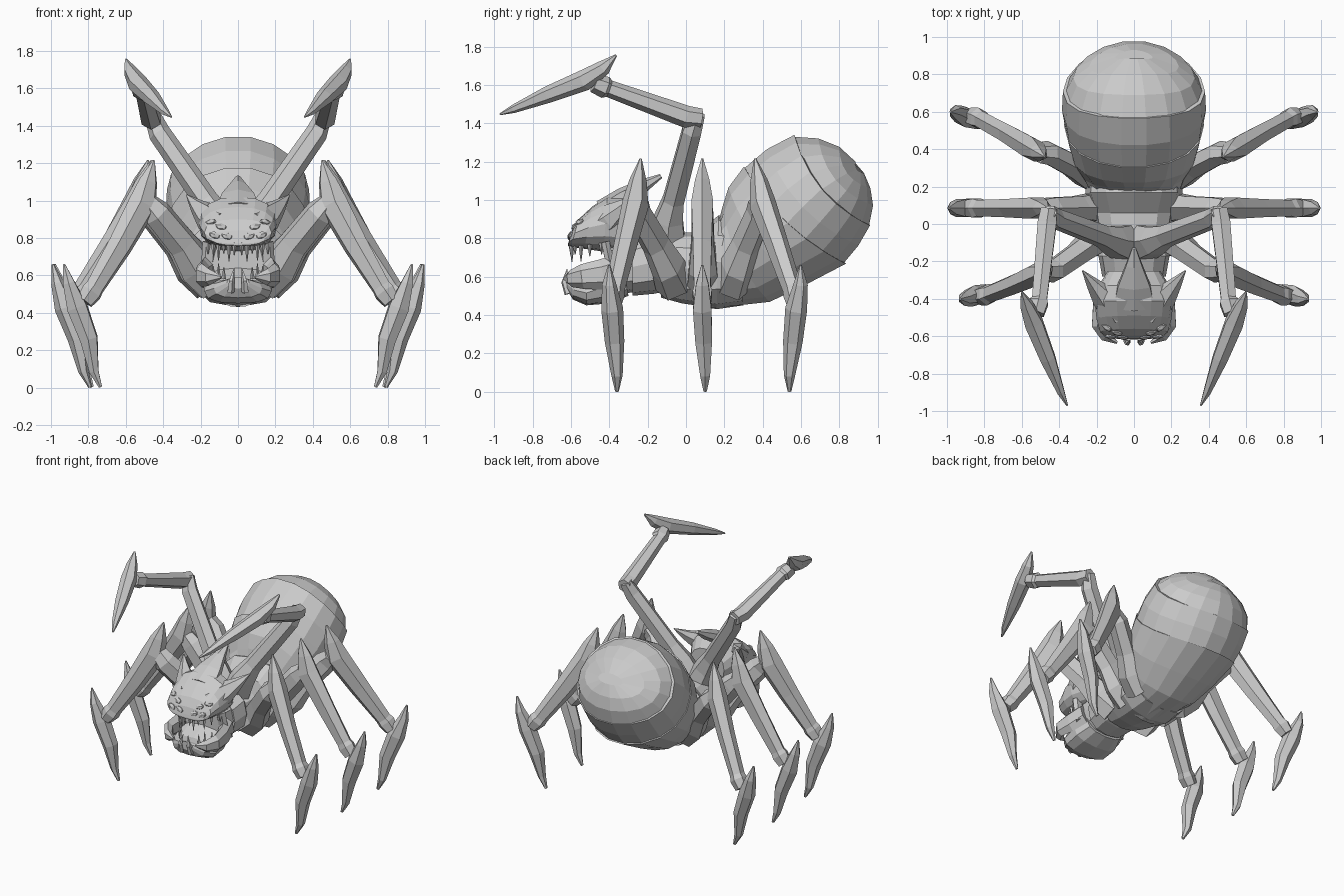
import bpy, bmesh, math
from mathutils import Vector
from mathutils.bvhtree import BVHTree


def finish(name, bm, mirror=False):
    bmesh.ops.recalc_face_normals(bm, faces=bm.faces)
    me = bpy.data.meshes.new(name)
    bm.to_mesh(me)
    ob = bpy.data.objects.new(name, me)
    bpy.context.collection.objects.link(ob)
    if mirror:
        m = ob.modifiers.new("mirror", 'MIRROR')
        m.use_mirror_merge = False
    return ob


def loft(bm, rings):
    vs = [[bm.verts.new(p) for p in r] for r in rings]
    n = len(rings[0])
    for a, b in zip(vs, vs[1:]):
        for i in range(n):
            j = (i + 1) % n
            bm.faces.new((a[i], a[j], b[j], b[i]))
    bm.faces.new(vs[0])
    bm.faces.new(vs[-1][::-1])


def tube(bm, path, n=6, ref=(0, 1, 0)):
    """path: list of (x, y, z, r_u, r_v); r_v lies along ref"""
    P = [Vector(p[:3]) for p in path]
    ref = Vector(ref)
    rings = []
    for i, p in enumerate(P):
        t = (P[min(i + 1, len(P) - 1)] - P[max(i - 1, 0)]).normalized()
        u = t.cross(ref).normalized()
        v = t.cross(u)
        ru, rv = path[i][3], path[i][4]
        rings.append([p + u * ru * math.cos(2 * math.pi * k / n) + v * rv * math.sin(2 * math.pi * k / n)
                      for k in range(n)])
    loft(bm, rings)


def body(bm, secs, n=16, power=1.0, bow=0.0):
    """secs: (top y, top z, bottom y, bottom z, half width); bow pulls the sides back"""
    rings = []
    for ty, tz, by, bz, w in secs:
        c = Vector((0, (ty + by) / 2, (tz + bz) / 2))
        h = Vector((0, (ty - by) / 2, (tz - bz) / 2))
        nrm = Vector((0, h.z, -h.y)).normalized()
        ring = []
        for k in range(n):
            a = 2 * math.pi * k / n
            ca, sa = math.cos(a), math.sin(a)
            cx = math.copysign(abs(ca) ** power, ca)
            sx = math.copysign(abs(sa) ** power, sa)
            ring.append(c + Vector((w * cx, 0, 0)) + h * sx - nrm * bow * ca * ca * min(1, w / .35))
        rings.append(ring)
    loft(bm, rings)


# abdomen: three overlapping shell plates
bm = bmesh.new()
body(bm, [(.17, .86, .12, .43, .22), (.19, .97, .44, .465, .28), (.22, 1.07, .62, .55, .335),
          (.30, 1.18, .84, .665, .375)], 18, bow=.06)
body(bm, [(.295, 1.165, .83, .67, .367), (.42, 1.27, .905, .76, .385), (.565, 1.345, .965, .865, .38)], 18, bow=.075)
body(bm, [(.555, 1.335, .96, .865, .37), (.69, 1.325, .98, .97, .325), (.80, 1.28, .965, 1.06, .24),
          (.885, 1.20, .93, 1.14, .10)], 18, bow=.075)
finish("abdomen", bm)

# thorax and neck
bm = bmesh.new()
body(bm, [(-.16, .80, -.13, .49, .17), (-.06, .83, -.02, .46, .20), (.06, .83, .05, .45, .22),
          (.17, .92, .16, .43, .26), (.24, .90, .3, .45, .25)], 12, power=.8)
body(bm, [(-.28, .80, -.28, .50, .17), (-.17, .84, -.17, .51, .19), (-.14, .80, -.12, .52, .17)], 12, power=.8)
body(bm, [(-.42, .80, -.42, .50, .15), (-.24, .80, -.26, .52, .16)], 12, power=.8)
finish("thorax", bm)

# skull
bm = bmesh.new()
body(bm, [(-.25, .95, -.25, .70, .14), (-.33, 1.02, -.33, .72, .19), (-.41, 1.02, -.43, .73, .21),
          (-.49, .965, -.53, .745, .20), (-.56, .90, -.60, .755, .18), (-.595, .84, -.615, .76, .145),
          (-.61, .79, -.615, .77, .10)], 16, power=.85)
bm.normal_update()
tree = BVHTree.FromBMesh(bm)
finish("skull", bm)

# eyes, seated on the skull surface
bm = bmesh.new()
for x, z in ((.145, .885), (.09, .86), (.06, .81), (.125, .815)):
    hit, nrm, _, _ = tree.ray_cast(Vector((x, -2, z)), Vector((0, 1, 0)))
    if hit:
        if nrm.y > 0:
            nrm = -nrm
        side = Vector((.9, 0, .35))
        side = (side - nrm * side.dot(nrm)).normalized()
        up = nrm.cross(side)
        for v in bmesh.ops.create_icosphere(bm, subdivisions=1, radius=1)['verts']:
            v.co = hit + side * v.co.x * .034 + up * v.co.y * .021 + nrm * v.co.z * .016
finish("eyes", bm, True)

# crest and side horns
bm = bmesh.new()
tube(bm, [(0, -.44, .95, .05, .13), (0, -.33, 1.02, .045, .10), (0, -.22, 1.075, .035, .05),
          (0, -.13, 1.125, .012, .012)], 6, (1, 0, 0))
finish("head_crest", bm)
bm = bmesh.new()
tube(bm, [(.09, -.48, .86, .10, .08), (.16, -.39, .915, .08, .065), (.22, -.32, .97, .042, .035),
          (.275, -.25, 1.03, .004, .004)], 6)
finish("side_horns", bm, True)

# lower jaw with cheek mandibles
bm = bmesh.new()
body(bm, [(-.33, .66, -.30, .50, .15), (-.42, .64, -.40, .46, .185), (-.52, .58, -.52, .45, .18),
          (-.58, .58, -.59, .48, .13), (-.62, .59, -.62, .53, .06)], 12, power=.8)
finish("lower_jaw", bm)
bm = bmesh.new()
tube(bm, [(.15, -.34, .64, .08, .05), (.185, -.44, .61, .08, .04), (.195, -.54, .60, .065, .035),
          (.155, -.60, .59, .045, .03), (.09, -.635, .59, .008, .008)], 6, (1, 0, 0))
tube(bm, [(.16, -.36, .58, .05, .03), (.155, -.40, .68, .04, .025), (.15, -.42, .78, .04, .025)], 6)
finish("mandibles", bm, True)

# teeth
bm = bmesh.new()
for i in range(6):
    a = i / 5
    x, y = .02 + .14 * a, -.60 + .16 * a ** 2.2
    ln = (.06, .09, .05, .085, .06, .05)[i]
    tube(bm, [(x, y, .775, .015, .015), (x, y, .765 - ln, .002, .002)], 4)
    if i > 1:
        tube(bm, [(x, y + .01, .58, .013, .013), (x, y + .005, .62 + ln * .5, .002, .002)], 4)
tube(bm, [(.04, -.615, .51, .02, .02), (.035, -.635, .57, .016, .016), (.02, -.62, .64, .002, .002)], 5)
finish("teeth", bm, True)


# walking legs: thigh, spiked shin, foot blade
def leg(name, hip_y, knee_y, ankle_y, foot_y, knee_x, ankle_x, foot_x, hip_x=.17):
    bm = bmesh.new()
    my = (hip_y + knee_y) / 2
    mx = (hip_x + knee_x) / 2
    ref = Vector((hip_y - ankle_y, ankle_x - hip_x, 0)).normalized()
    # thigh flaring into the hip
    tube(bm, [(hip_x - .05, hip_y, .57, .12, .10), (hip_x + .05, hip_y + (my - hip_y) * .35, .65, .11, .085),
              (mx - .02, my, .765, .085, .07), (knee_x - .03, knee_y, .93, .08, .065),
              (knee_x + .02, knee_y, .985, .06, .055)], 6, ref)
    # shin, from knee spike to ankle collar
    dx, dy = ankle_x - knee_x, ankle_y - knee_y
    tube(bm, [(knee_x - .01, knee_y - dy * .1, 1.215, .006, .006),
              (knee_x + .02, knee_y, 1.10, .055, .043),
              (knee_x + .05, knee_y + dy * .1, .98, .085, .065),
              (knee_x + dx * .5, knee_y + dy * .5, .76, .072, .056),
              (knee_x + dx * .9, knee_y + dy * .9, .535, .055, .05),
              (knee_x + dx * .95, knee_y + dy * .95, .51, .062, .058),
              (ankle_x + .02, ankle_y, .46, .05, .05)], 6, ref)
    # foot blade
    fx = ankle_x + .13
    fy = ankle_y + dy * .12
    tube(bm, [(fx, fy, .66, .006, .006), (fx - .025, fy, .56, .035, .038),
              (ankle_x + .06, ankle_y, .43, .062, .056),
              (ankle_x + (foot_x - ankle_x) * .2 + .01, (ankle_y + foot_y) / 2, .26, .054, .05),
              (foot_x + .035, foot_y, .085, .028, .03), (foot_x, foot_y, 0.002, .01, .01)], 6, ref)
    finish(name, bm, True)


leg("front_legs", -.06, -.25, -.385, -.36, .46, .80, .735)
leg("middle_legs", .09, .085, .085, .10, .47, .86, .79)
leg("rear_legs", .24, .38, .575, .54, .49, .85, .78, .2)

# raised arms with scythe blades
bm = bmesh.new()
tube(bm, [(.05, -.10, .78, .11, .11), (.11, -.09, .90, .09, .085), (.17, -.065, 1.0, .066, .062),
          (.42, .03, 1.36, .06, .056), (.455, .06, 1.45, .045, .045)], 6)
tube(bm, [(.455, .08, 1.425, .052, .05), (.465, .0, 1.435, .058, .058), (.505, -.40, 1.58, .045, .046),
          (.51, -.42, 1.587, .058, .058), (.525, -.48, 1.61, .05, .05)], 6, (1, 0, 0))
tube(bm, [(.60, -.365, 1.755, .006, .006), (.575, -.43, 1.69, .04, .038), (.535, -.53, 1.625, .055, .055),
          (.46, -.72, 1.55, .044, .046), (.39, -.90, 1.475, .022, .022), (.357, -.97, 1.447, .005, .005)],
     6, (1, 0, 0))
finish("scythe_arms", bm, True)
